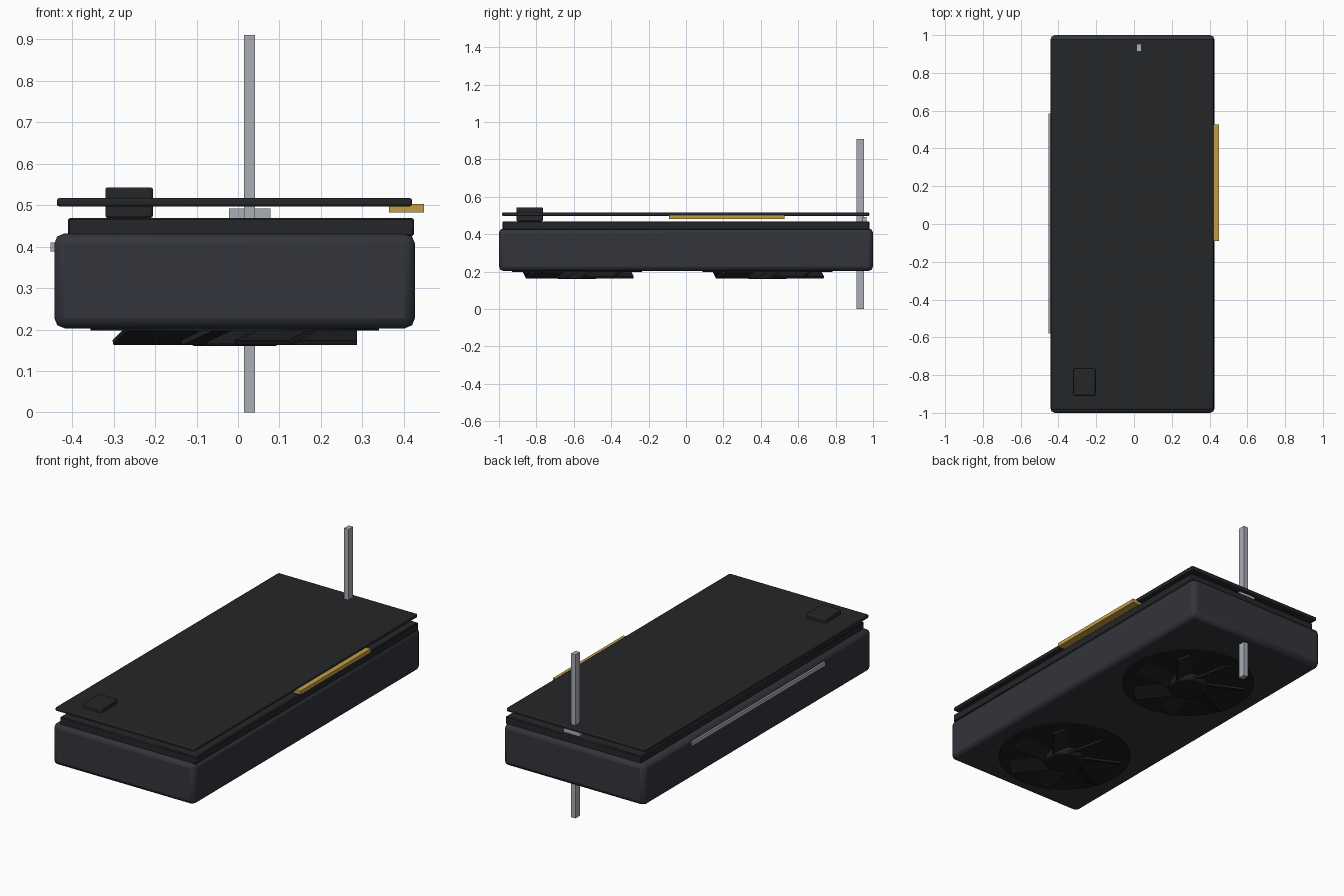
import bpy
import math
from mathutils import Matrix

if "Cube" in bpy.data.objects:
    bpy.data.objects.remove(bpy.data.objects["Cube"])


def material(name, r, g, b):
    m = bpy.data.materials.new(name)
    m.diffuse_color = (r, g, b, 1)
    m.use_nodes = True
    m.node_tree.nodes["Principled BSDF"].inputs["Base Color"].default_value = m.diffuse_color
    return m


CASE = material("case_dark", 0.032, 0.035, 0.044)
BLACK = material("black", 0.018, 0.019, 0.021)
FAN = material("fan_black", 0.012, 0.013, 0.015)
STEEL = material("steel", 0.40, 0.42, 0.46)
GOLD = material("gold", 0.55, 0.34, 0.06)


def finish(obj, name, mat, bevel=0.0, segments=2):
    obj.name = name
    obj.data.materials.append(mat)
    if bevel:
        mod = obj.modifiers.new("edge_round", 'BEVEL')
        mod.width = bevel
        mod.segments = segments
    bpy.ops.object.shade_smooth_by_angle(angle=math.radians(30))
    return obj


def box(name, x, y, z, mat, bevel=0.0, segments=2):
    """Box from (min, max) ranges on each axis."""
    bpy.ops.mesh.primitive_cube_add(size=1)
    obj = bpy.context.object
    size = [b - a for a, b in (x, y, z)]
    mid = [(a + b) / 2 for a, b in (x, y, z)]
    obj.data.transform(Matrix.Diagonal((*size, 1)))
    obj.location = mid
    return finish(obj, name, mat, bevel, segments)


def disc(name, radius, centre, z, mat, bevel=0.0):
    bpy.ops.mesh.primitive_cylinder_add(
        vertices=32, radius=radius, depth=z[1] - z[0],
        location=(centre[0], centre[1], (z[0] + z[1]) / 2))
    return finish(bpy.context.object, name, mat, bevel)


# Main cooler housing, heatsink plate and circuit board
box("shroud", (-0.443, 0.427), (-1.0, 1.0), (0.203, 0.432), CASE, 0.025, 2)
box("heatsink_plate", (-0.41, 0.424), (-0.98, 0.98), (0.425, 0.469), BLACK, 0.004, 1)
box("circuit_board", (-0.437, 0.42), (-0.983, 0.98), (0.497, 0.517), BLACK, 0.006, 2)

# Edge details
box("power_socket", (-0.32, -0.205), (-0.907, -0.765), (0.469, 0.543), BLACK, 0.006, 2)
box("edge_contacts", (0.364, 0.449), (-0.09, 0.527), (0.482, 0.503), GOLD)
box("light_strip", (-0.452, -0.435), (-0.58, 0.585), (0.388, 0.41), STEEL)

# Mounting bracket and its tab
box("bracket", (0.014, 0.041), (0.912, 0.952), (0.0, 0.91), STEEL)
box("bracket_tab", (-0.022, 0.078), (0.94, 0.965), (0.469, 0.492), STEEL)

# Two downward-facing fans with pitched blades
BLADES = 7
for i, cy in enumerate((-0.582, 0.435), 1):
    c = (-0.008, cy)
    disc(f"fan_{i}_ring", 0.348, c, (0.198, 0.215), FAN)
    disc(f"fan_{i}_hub", 0.105, c, (0.160, 0.21), FAN, 0.008)
    for k in range(BLADES):
        blade = box(f"fan_{i}_blade_{k + 1}", (0.07, 0.295), (-0.07, 0.07),
                    (-0.006, 0.006), FAN)
        # pitch about the blade's own length, then swing around the hub
        blade.data.transform(Matrix.Translation(blade.location))
        blade.matrix_world = (Matrix.Translation((c[0], c[1], 0.197))
                              @ Matrix.Rotation(2 * math.pi * k / BLADES, 4, 'Z')
                              @ Matrix.Rotation(math.radians(24), 4, 'X'))
